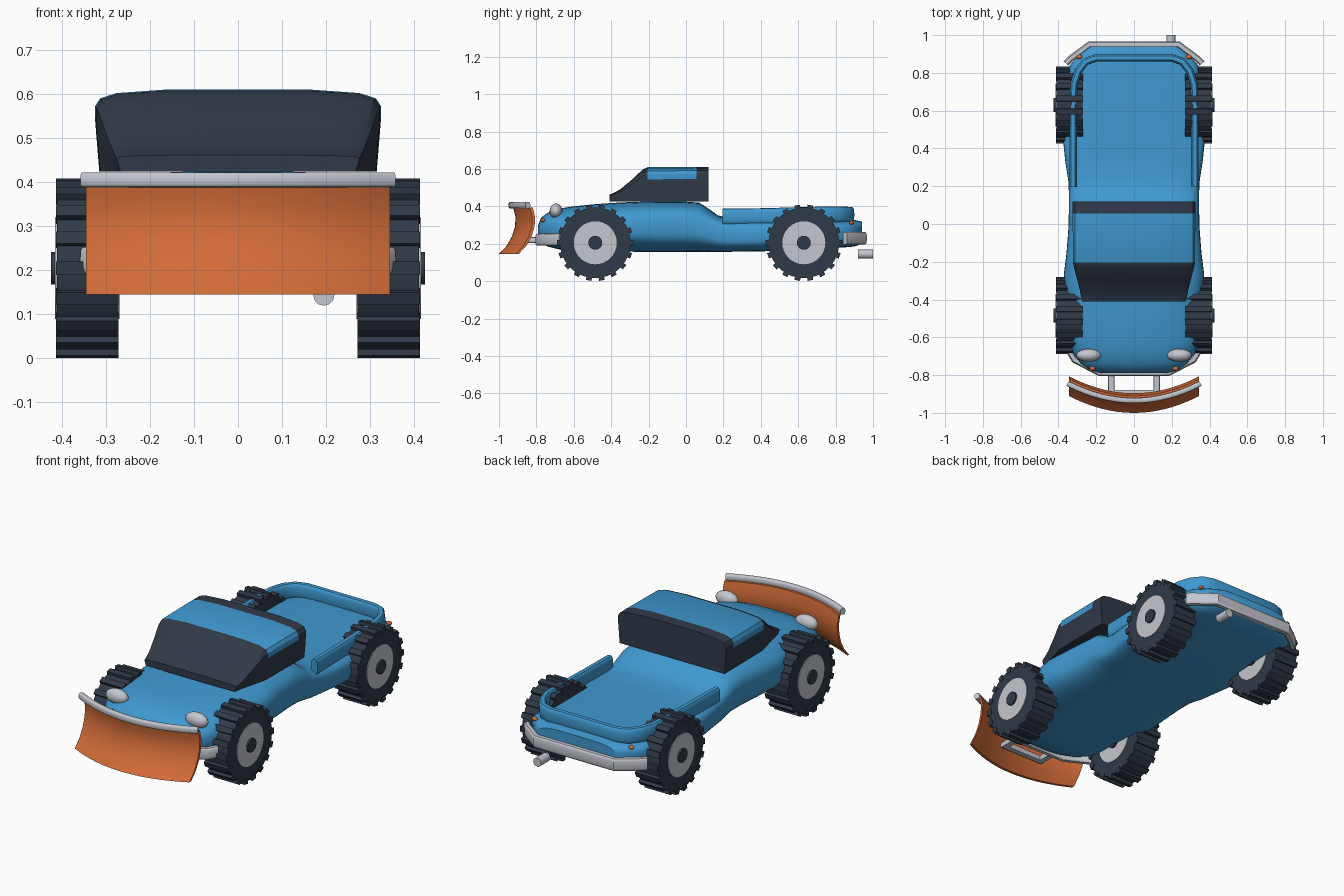
import bpy, bmesh, math
from mathutils import Vector, Matrix

cube = bpy.data.objects.get("Cube")
if cube:
    bpy.data.objects.remove(cube)


def material(name, rgb):
    m = bpy.data.materials.new(name)
    m.use_nodes = True
    col = (*rgb, 1)
    m.diffuse_color = col
    m.node_tree.nodes["Principled BSDF"].inputs["Base Color"].default_value = col
    return m


BLUE = material("body_blue", (.05, .32, .64))
DARK = material("dark_rubber", (.03, .042, .064))
GREY = material("light_metal", (.55, .57, .62))
ORANGE = material("plow_orange", (.65, .15, .04))


def finish(name, bm, mats, angle=35):
    bmesh.ops.recalc_face_normals(bm, faces=bm.faces)
    me = bpy.data.meshes.new(name)
    bm.to_mesh(me)
    bm.free()
    for m in mats:
        me.materials.append(m)
    ob = bpy.data.objects.new(name, me)
    bpy.context.collection.objects.link(ob)
    bpy.ops.object.select_all(action='DESELECT')
    ob.select_set(True)
    bpy.context.view_layer.objects.active = ob
    bpy.ops.object.shade_smooth_by_angle(angle=math.radians(angle))
    return ob


def loft(rings):
    """Skin closed rings of equal length and cap both ends."""
    bm = bmesh.new()
    vs = [[bm.verts.new(p) for p in r] for r in rings]
    n = len(vs[0])
    for a, b in zip(vs, vs[1:]):
        for i in range(n):
            j = (i + 1) % n
            bm.faces.new((a[i], a[j], b[j], b[i]))
    bm.faces.new(vs[0])
    bm.faces.new(vs[-1])
    return bm


def superellipse(w, h, n, count):
    pts = []
    for i in range(count):
        t = 2 * math.pi * i / count
        c, s = math.cos(t), math.sin(t)
        pts.append((math.copysign(w * abs(c) ** (2 / n), c),
                    math.copysign(h * abs(s) ** (2 / n), s)))
    return pts


def sweep(name, path, w, h, mat, n=3.5, count=16):
    """Run a rounded section along a level path with mitred corners."""
    path = [Vector(p) for p in path]
    rings = []
    for i, p in enumerate(path):
        d0 = (p - path[i - 1]).normalized() if i else (path[1] - p).normalized()
        d1 = (path[i + 1] - p).normalized() if i < len(path) - 1 else d0
        side = (d0 + d1).normalized().cross(Vector((0, 0, 1))).normalized()
        side /= max(.6, math.cos(d0.angle(d1) / 2))
        rings.append([p + side * u + Vector((0, 0, v))
                      for u, v in superellipse(w, h, n, count)])
    return finish(name, loft(rings), [mat])


def mirrored(half):
    """Extend a path on the left across to the right."""
    return half + [(-x, y, z) for x, y, z in reversed(half)]


# Body: y, half width, bottom, top, squareness
body = [(-.79, .17, .22, .3, 2.6), (-.775, .23, .2, .34, 2.6),
        (-.74, .28, .185, .365, 2.7), (-.68, .325, .17, .388, 2.7),
        (-.6, .345, .163, .4, 2.8), (-.48, .347, .16, .412, 2.8),
        (-.36, .36, .158, .42, 2.9), (-.27, .372, .157, .424, 3),
        (-.15, .357, .156, .426, 3.2), (-.02, .347, .156, .426, 3.2),
        (.07, .345, .156, .42, 3.2), (.12, .345, .156, .388, 3.4),
        (.17, .345, .156, .352, 3.8), (.23, .348, .157, .337, 4),
        (.34, .365, .158, .333, 4), (.43, .374, .16, .332, 4),
        (.55, .35, .165, .331, 4), (.74, .348, .175, .331, 4),
        (.84, .34, .18, .33, 4), (.9, .285, .185, .328, 4),
        (.94, .23, .2, .318, 4)]
rings = [[(x, y, (lo + hi) / 2 + z)
          for x, z in superellipse(w, (hi - lo) / 2, n, 48)]
         for y, w, lo, hi, n in body]
finish("body", loft(rings), [BLUE], 40)

# Cabin: dark glasshouse with a blue roof panel folded over the sides
outline = [(.97, .425), (1, .545), (1, .572), (.965, .59), (.85, .602), (.5, .61)]
rings = []
for y, w, top in [(-.41, .275, .462), (-.385, .28, .472), (-.35, .287, .492),
                  (-.29, .302, .542), (-.23, .318, .598), (-.205, .323, .609),
                  (.055, .325, .611), (.12, .325, .61)]:
    k = (top - .425) / .185
    half = [(w * x, y, .425 + (z - .425) * k) for x, z in outline]
    rings.append(mirrored(half))
bm = loft(rings)
bm.normal_update()
for f in bm.faces:
    c = f.calc_center_median()
    if -.205 < c.y < .055 and c.z > .55:
        f.material_index = 1
finish("cabin", bm, [DARK, BLUE], 30)

# Cargo bed wall, a U running round the back
sweep("bed_wall", mirrored([(.322, .195, .345), (.322, .42, .348), (.322, .62, .354),
                            (.318, .74, .357), (.295, .81, .357), (.255, .86, .356),
                            (.2, .88, .355)]), .02, .042, BLUE, 3)

# Bumpers
sweep("front_bumper", mirrored([(.345, -.67, .222), (.315, -.72, .222),
                                (.18, -.79, .222)]), .016, .032, GREY)
sweep("rear_bumper", mirrored([(.36, .85, .23), (.34, .872, .23),
                               (.235, .95, .23)]), .017, .034, GREY)


# Plow blade, bowed in plan and scooped in section
def bow(x):
    return .09 * (x / .345) ** 2


front = [(-1, .145), (-.958, .19), (-.93, .24), (-.915, .29), (-.911, .34), (-.925, .395)]
profile = front + [(y + .015, z) for y, z in reversed(front)]
steps = [.345 * (i / 8 - 1) for i in range(17)]
finish("plow_blade", loft([[(x, y + bow(x), z) for y, z in profile] for x in steps]),
       [ORANGE], 40)
sweep("plow_rail", [(x * 1.02, bow(x) - .935, .406) for x in steps], .014, .017, GREY)

# Plow mounting frame
sweep("plow_frame", mirrored([(.12, -.77, .22), (.12, -.895, .22)]), .017, .015, GREY, 6)

# Exhaust pipe
bm = bmesh.new()
bmesh.ops.create_cone(bm, cap_ends=True, segments=12, radius1=.024, radius2=.024, depth=.08,
                      matrix=Matrix.Translation((.195, .96, .144)) @ Matrix.Rotation(math.pi / 2, 4, 'X'))
finish("exhaust_pipe", bm, [GREY])


def ellipsoid(name, pos, size, mat):
    bm = bmesh.new()
    bmesh.ops.create_uvsphere(bm, u_segments=20, v_segments=12, radius=1,
                              matrix=Matrix.Translation(pos) @ Matrix.Diagonal((*size, 1)))
    finish(name, bm, [mat], 60)


def disc(bm, x, radius, depth, segments=32):
    return bmesh.ops.create_cone(
        bm, cap_ends=True, segments=segments, radius1=radius, radius2=radius, depth=depth,
        matrix=Matrix.Translation((x, 0, 0)) @ Matrix.Rotation(math.pi / 2, 4, 'Y'))


def wheel(name, side, y):
    place = Vector((side * .3425, y, .205))
    # Tyre with cross-bar lugs
    bm = bmesh.new()
    disc(bm, 0, .189, .138, 36)
    for i in range(18):
        turn = Matrix.Rotation(2 * math.pi * (i + .5) / 18, 4, 'X')
        bmesh.ops.create_cube(bm, size=1, matrix=turn @ Matrix.Translation((0, 0, .189))
                              @ Matrix.Diagonal((.143, .03, .03, 1)))
    bmesh.ops.translate(bm, verts=bm.verts, vec=place)
    finish(name + "_tyre", bm, [DARK], 25)
    # Hub disc and dark centre cap
    for part, radius, depth, mat in [("_hub", .115, .146, GREY), ("_cap", .037, .165, DARK)]:
        bm = bmesh.new()
        disc(bm, 0, radius, depth)
        bmesh.ops.translate(bm, verts=bm.verts, vec=place)
        finish(name + part, bm, [mat])


# Wheels and lamps on both sides
for label, s in (("left", 1), ("right", -1)):
    wheel("front_" + label, s, -.485)
    wheel("rear_" + label, s, .63)
    ellipsoid(label + "_headlight", (s * .24, -.695, .375), (.065, .034, .04), GREY)
    ellipsoid(label + "_rear_marker", (s * .29, .885, .312), (.016, .012, .01), ORANGE)
    ellipsoid(label + "_front_marker", (s * .22, -.765, .325), (.016, .012, .01), ORANGE)
